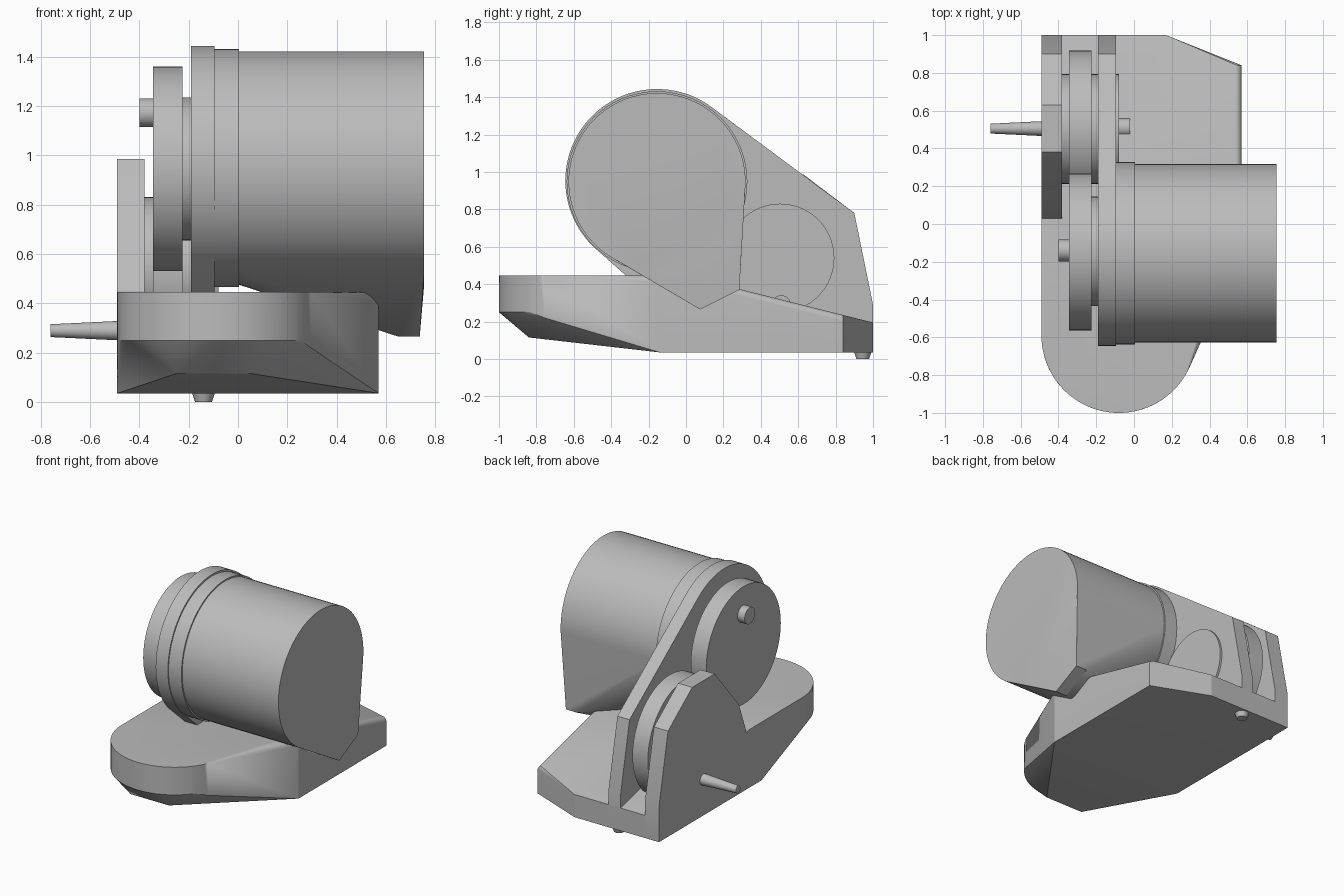
import bpy, bmesh
from math import sin, cos, radians

if "Cube" in bpy.data.objects:
    bpy.data.objects.remove(bpy.data.objects["Cube"])

grey = bpy.data.materials.new("plain_grey")
grey.use_nodes = True
grey.diffuse_color = (0.5, 0.5, 0.5, 1)
grey.node_tree.nodes["Principled BSDF"].inputs["Base Color"].default_value = (0.5, 0.5, 0.5, 1)


def finish(name, bm):
    bmesh.ops.recalc_face_normals(bm, faces=bm.faces)
    mesh = bpy.data.meshes.new(name)
    bm.to_mesh(mesh)
    bm.free()
    mesh.materials.append(grey)
    obj = bpy.data.objects.new(name, mesh)
    bpy.context.collection.objects.link(obj)
    bpy.ops.object.select_all(action='DESELECT')
    obj.select_set(True)
    bpy.context.view_layer.objects.active = obj
    bpy.ops.object.shade_smooth_by_angle(angle=radians(20))
    return obj


def arc(a, b, r, start=0, end=360, steps=64):
    """Points on an arc; a full turn leaves out the repeated last point."""
    count = steps if end - start == 360 else steps + 1
    angles = [radians(start + (end - start) * i / steps) for i in range(count)]
    return [(a + r * cos(t), b + r * sin(t)) for t in angles]


def prism(name, profile, x0, x1):
    """Side profile in (y, z), extruded from x0 to x1."""
    bm = bmesh.new()
    rings = [[bm.verts.new((x, y, z)) for y, z in profile] for x in (x0, x1)]
    n = len(profile)
    for ring in rings:
        bm.faces.new(ring)
    for i in range(n):
        j = (i + 1) % n
        bm.faces.new((rings[0][i], rings[0][j], rings[1][j], rings[1][i]))
    return finish(name, bm)


def hull(name, points):
    bm = bmesh.new()
    for p in points:
        bm.verts.new(p)
    bmesh.ops.convex_hull(bm, input=bm.verts)
    loose = [v for v in bm.verts if not v.link_faces]
    bmesh.ops.delete(bm, geom=loose, context='VERTS')
    bmesh.ops.dissolve_limit(bm, angle_limit=radians(0.5), verts=bm.verts, edges=bm.edges)
    return finish(name, bm)


def disc(name, y, z, r, x0, x1):
    return prism(name, arc(y, z, r), x0, x1)


def cone(name, r0, r1, start, end):
    """Tapered pin between two ring centres, along x or z."""
    pts = []
    for (x, y, z), r in ((start, r0), (end, r1)):
        for a, b in arc(0, 0, r, steps=32):
            pts.append((x + a, y + b, z) if start[0] == end[0] else (x, y + a, z + b))
    return hull(name, pts)


# Base: rounded nose, undercut front, sloping rear deck
top, floor, left, right = 0.445, 0.035, -0.49, 0.57
base = [(x, y, top) for x, y in arc(-0.08, -0.59, 0.41, 180, 336, 40)]
base += [(x, y, 0.25) for x, y in arc(-0.08, -0.59, 0.41, 180, 324, 40)]
base += [(0.295, -0.757, 0.22), (-0.25, -0.84, 0.115), (0.05, -0.84, 0.115)]
base += [(x, -0.14, floor) for x in (left, right)]
base += [(left, 0, top), (right, 0.84, floor)]
base += [(x, 1, z) for x in (left, 0.17) for z in (floor, 0.195)]
for y, z in ((-0.14, top), (0, top), (0.84, 0.235)):
    base += [(a, y, b) for a, b in arc(right - 0.035, z - 0.035, 0.035, 0, 90, 6)]
hull("base", base)

# Tall arm with a round head, and the lower outer side plate
cy, cz = -0.155, 0.953
rear = [(1, 0.1), (1, 0.29), (0.9, 0.78)]
prism("arm", arc(cy, cz, 0.49, 53, 227) + [(-0.1, 0.25)] + rear, -0.19, -0.095)
prism("side_plate", [(0.63, 0.985), (0.38, 0.985), (0.11, 0.665), (0.03, 0.45), (0.03, 0.1)] + rear,
      left, -0.38)

# Drum flange and drum, drawn out to a pouring lip at its far end
disc("drum_flange", cy, 0.948, 0.483, -0.095, 0.005)
drum = [(x, y, z) for x in (0.005, 0.755) for y, z in arc(cy, 0.948, 0.473, steps=96)]
drum += [(x, y, z) for x in (0.65, 0.737) for y, z in ((0.075, 0.265), (0.285, 0.37))]
hull("drum", drum)

# Upper and lower wheels with hubs
disc("upper_wheel", -0.148, 0.945, 0.415, -0.345, -0.225)
disc("upper_hub", -0.145, 0.945, 0.29, -0.225, -0.19)
disc("upper_knob", -0.14, 1.172, 0.058, -0.4, -0.345)
disc("lower_wheel", 0.503, 0.54, 0.415, -0.345, -0.225)
disc("lower_hub", 0.503, 0.54, 0.29, -0.38, -0.08)
disc("lower_knob", 0.51, 0.29, 0.05, -0.08, -0.02)

# Handle pin and rear foot
cone("handle_pin", 0.039, 0.026, (left, 0.505, 0.289), (-0.76, 0.505, 0.289))
cone("rear_foot", 0.046, 0.034, (-0.14, 0.945, floor), (-0.14, 0.945, 0))
